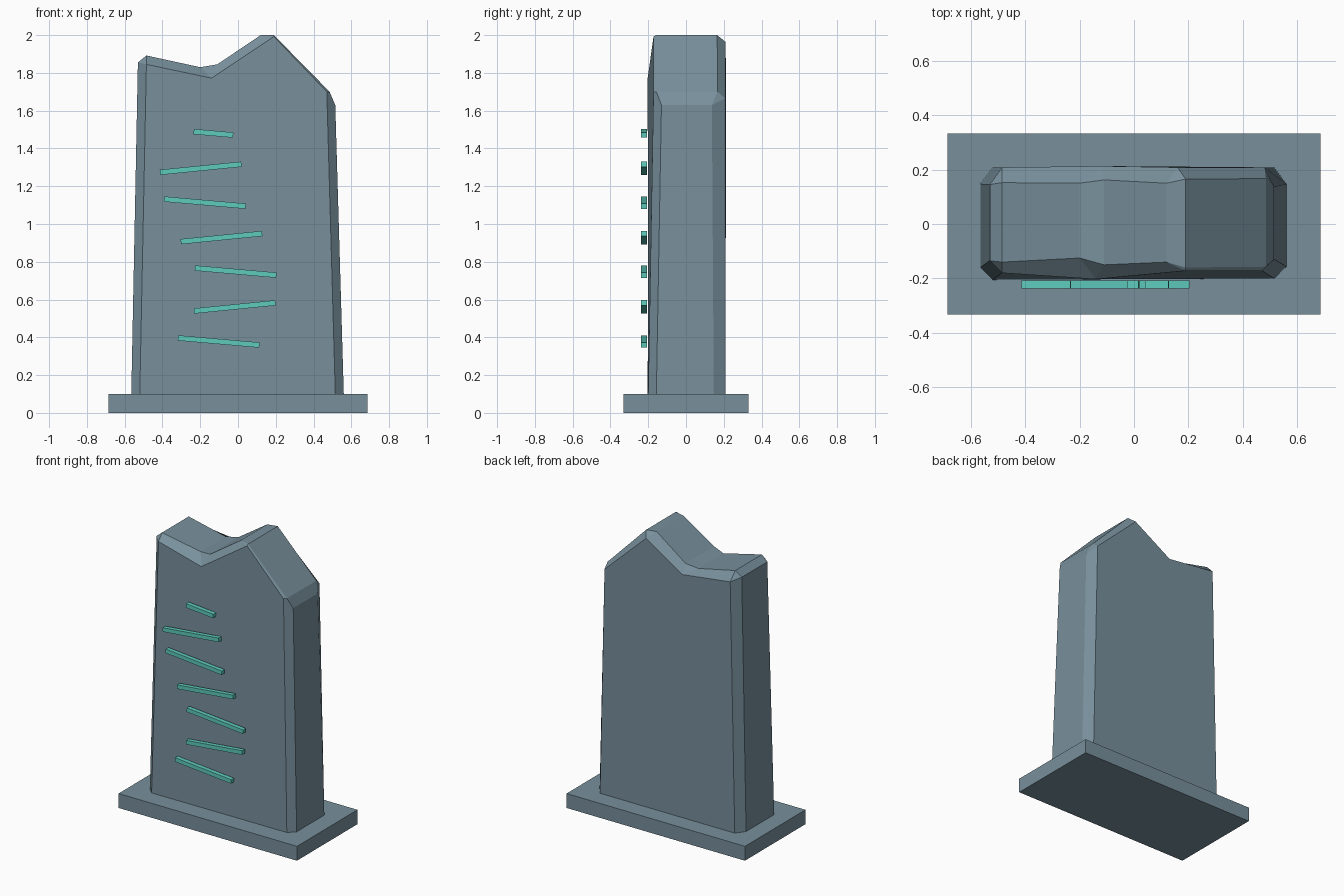
import bpy, bmesh, math

if "Cube" in bpy.data.objects:
    bpy.data.objects.remove(bpy.data.objects["Cube"])


def material(name, rgb):
    m = bpy.data.materials.new(name)
    m.diffuse_color = (*rgb, 1)
    m.use_nodes = True
    m.node_tree.nodes["Principled BSDF"].inputs["Base Color"].default_value = m.diffuse_color
    return m


stone = material("blue grey stone", (0.188, 0.279, 0.332))
glow = material("turquoise", (0.112, 0.597, 0.503))


def add_object(name, bm, mat):
    bmesh.ops.recalc_face_normals(bm, faces=bm.faces)
    mesh = bpy.data.meshes.new(name)
    bm.to_mesh(mesh)
    bm.free()
    mesh.materials.append(mat)
    ob = bpy.data.objects.new(name, mesh)
    bpy.context.collection.objects.link(ob)
    return ob


def box(name, size, loc, mat, tilt=0):
    bm = bmesh.new()
    bmesh.ops.create_cube(bm, size=1)
    bmesh.ops.scale(bm, vec=size, verts=bm.verts)
    ob = add_object(name, bm, mat)
    ob.location = loc
    ob.rotation_euler = (0, tilt, 0)


# Plinth
box("plinth", (1.37, 0.664, 0.1), (0, 0, 0.05), stone)

# Broken slab: each corner of the front and back faces widens into
# one or two points on the outer rim, which gives the chipped chamfers.
# face corner: (x, y, z); rim points: (x, front y, back y, z)
front = [(-0.52, -0.205, 0.1), (-0.485, -0.18, 1.845), (-0.14, -0.203, 1.772),
         (0.19, -0.172, 1.992), (0.47, -0.172, 1.70), (0.515, -0.2, 0.1)]
back = [(-0.52, 0.208, 0.1), (-0.485, 0.208, 1.835), (-0.12, 0.213, 1.79),
        (0.16, 0.208, 1.965), (0.48, 0.208, 1.665), (0.515, 0.208, 0.1)]
rim = [[(-0.565, -0.16, 0.148, 0.1)],
       [(-0.53, -0.135, 0.145, 1.855), (-0.485, -0.14, 0.152, 1.892)],
       [(-0.2, -0.125, 0.15, 1.83), (-0.11, -0.15, 0.162, 1.845)],
       [(0.12, -0.14, 0.15, 2.0), (0.19, -0.16, 0.165, 2.0)],
       [(0.485, -0.157, 0.167, 1.70), (0.515, -0.13, 0.137, 1.63)],
       [(0.56, -0.157, 0.147, 0.1)]]

bm = bmesh.new()
loops = []
for corners, side in ((front, 1), (back, 2)):
    face = [bm.verts.new(c) for c in corners]
    edge = [[bm.verts.new((p[0], p[side], p[3])) for p in g] for g in rim]
    bm.faces.new(face)
    for i in range(6):
        if len(edge[i]) == 2:
            bm.faces.new((face[i], edge[i][0], edge[i][1]))
        if i < 5:
            bm.faces.new((face[i], edge[i][-1], edge[i + 1][0], face[i + 1]))
    loops.append((face, [v for g in edge for v in g]))
(f_face, f_rim), (b_face, b_rim) = loops
for i in range(len(f_rim) - 1):
    bm.faces.new((f_rim[i], f_rim[i + 1], b_rim[i + 1], b_rim[i]))
bm.faces.new((f_rim[0], f_face[0], f_face[5], f_rim[-1],
              b_rim[-1], b_face[5], b_face[0], b_rim[0]))
add_object("broken_slab", bm, stone)

# Inscription bars, tilted alternately
bars = [(-0.1025, 0.378), (-0.0175, 0.561), (-0.0125, 0.748), (-0.0875, 0.928),
        (-0.175, 1.113), (-0.1975, 1.295), (-0.13, 1.48)]
for i, (x, z) in enumerate(bars):
    length = 0.21 if i == 6 else 0.433
    tilt = math.radians(5 if i % 2 == 0 else -5.7)
    box(f"bar_{i + 1}", (length, 0.03, 0.028), (x, -0.222, z), glow, tilt)
